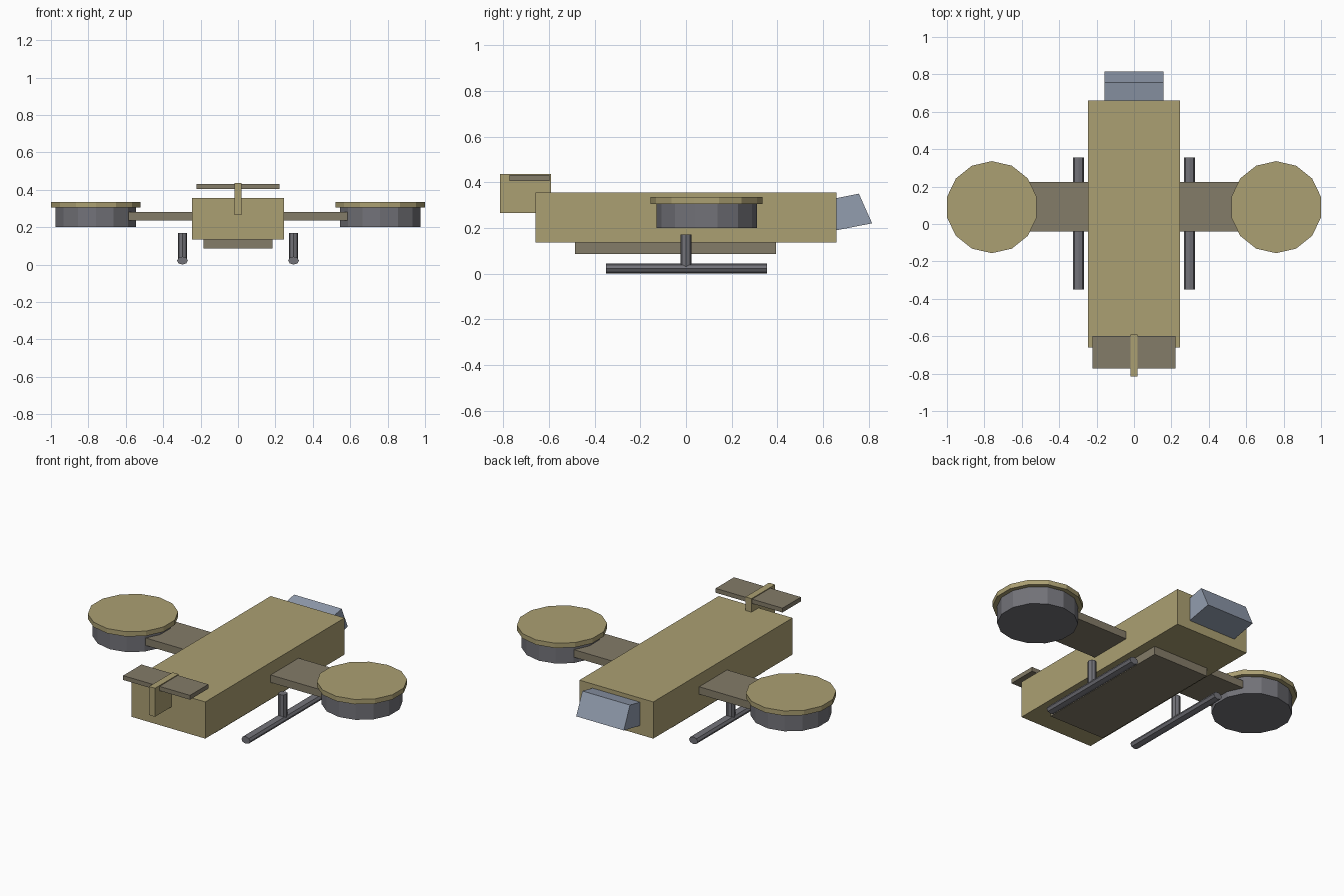
import bpy, bmesh
from math import pi
from mathutils import Matrix

if "Cube" in bpy.data.objects:
    bpy.data.objects.remove(bpy.data.objects["Cube"])


def material(name, rgb):
    m = bpy.data.materials.new(name)
    m.diffuse_color = (*rgb, 1)
    m.use_nodes = True
    m.node_tree.nodes["Principled BSDF"].inputs["Base Color"].default_value = m.diffuse_color
    return m


TAN = material("tan", (0.41, 0.35, 0.17))
DRAB = material("drab", (0.23, 0.20, 0.14))
STEEL = material("steel", (0.17, 0.17, 0.19))
GLASS = material("glass", (0.29, 0.34, 0.43))


def finish(name, bm, mat):
    bmesh.ops.recalc_face_normals(bm, faces=bm.faces)
    me = bpy.data.meshes.new(name)
    bm.to_mesh(me)
    bm.free()
    me.materials.append(mat)
    ob = bpy.data.objects.new(name, me)
    bpy.context.collection.objects.link(ob)
    return ob


def box(name, x, y, z, mat):
    """Box from (min, max) ranges."""
    bm = bmesh.new()
    size = [r[1] - r[0] for r in (x, y, z)]
    mid = [(r[1] + r[0]) / 2 for r in (x, y, z)]
    bmesh.ops.create_cube(bm, size=1, matrix=Matrix.Translation(mid) @ Matrix.Diagonal((*size, 1)))
    return finish(name, bm, mat)


def cylinder(name, loc, r, depth, sides, mat, rot=Matrix(), scale=(1, 1, 1)):
    bm = bmesh.new()
    bmesh.ops.create_cone(bm, cap_ends=True, segments=sides, radius1=r, radius2=r, depth=depth,
                          matrix=Matrix.Translation(loc) @ Matrix.Diagonal((*scale, 1)) @ rot)
    return finish(name, bm, mat)


# Fuselage and belly
box("fuselage", (-0.245, 0.245), (-0.66, 0.66), (0.135, 0.355), TAN)
box("belly_plate", (-0.185, 0.185), (-0.485, 0.395), (0.085, 0.145), DRAB)

# Slanted canopy: side profile extruded across x
bm = bmesh.new()
profile = [(0.62, 0.182), (0.815, 0.22), (0.757, 0.35), (0.62, 0.322)]
face = bm.faces.new([bm.verts.new((-0.158, y, z)) for y, z in profile])
ext = bmesh.ops.extrude_face_region(bm, geom=[face])
new_verts = [g for g in ext["geom"] if isinstance(g, bmesh.types.BMVert)]
bmesh.ops.translate(bm, verts=new_verts, vec=(0.316, 0, 0))
finish("canopy", bm, GLASS)

# Tail
box("tail_fin", (-0.02, 0.02), (-0.815, -0.592), (0.265, 0.436), TAN)
box("tail_plane", (-0.222, 0.222), (-0.772, -0.598), (0.405, 0.431), DRAB)

# Wings, rotor pods and skids on both sides
for side, s in (("left", -1), ("right", 1)):
    box(side + "_wing", sorted((s * 0.22, s * 0.585)), (-0.04, 0.225), (0.235, 0.28), DRAB)
    cylinder(side + "_rotor_drum", (s * 0.76, 0.09, 0.255), 0.22, 0.11, 14, STEEL)
    cylinder(side + "_rotor_cap", (s * 0.76, 0.09, 0.32), 0.246, 0.029, 14, TAN)
    cylinder(side + "_skid_strut", (s * 0.297, 0, 0.1), 0.025, 0.14, 8, STEEL)
    cylinder(side + "_skid", (s * 0.297, 0.002, 0.0215), 0.029, 0.705, 8, STEEL,
             Matrix.Rotation(pi / 2, 4, "X"), (1, 1, 0.74))
